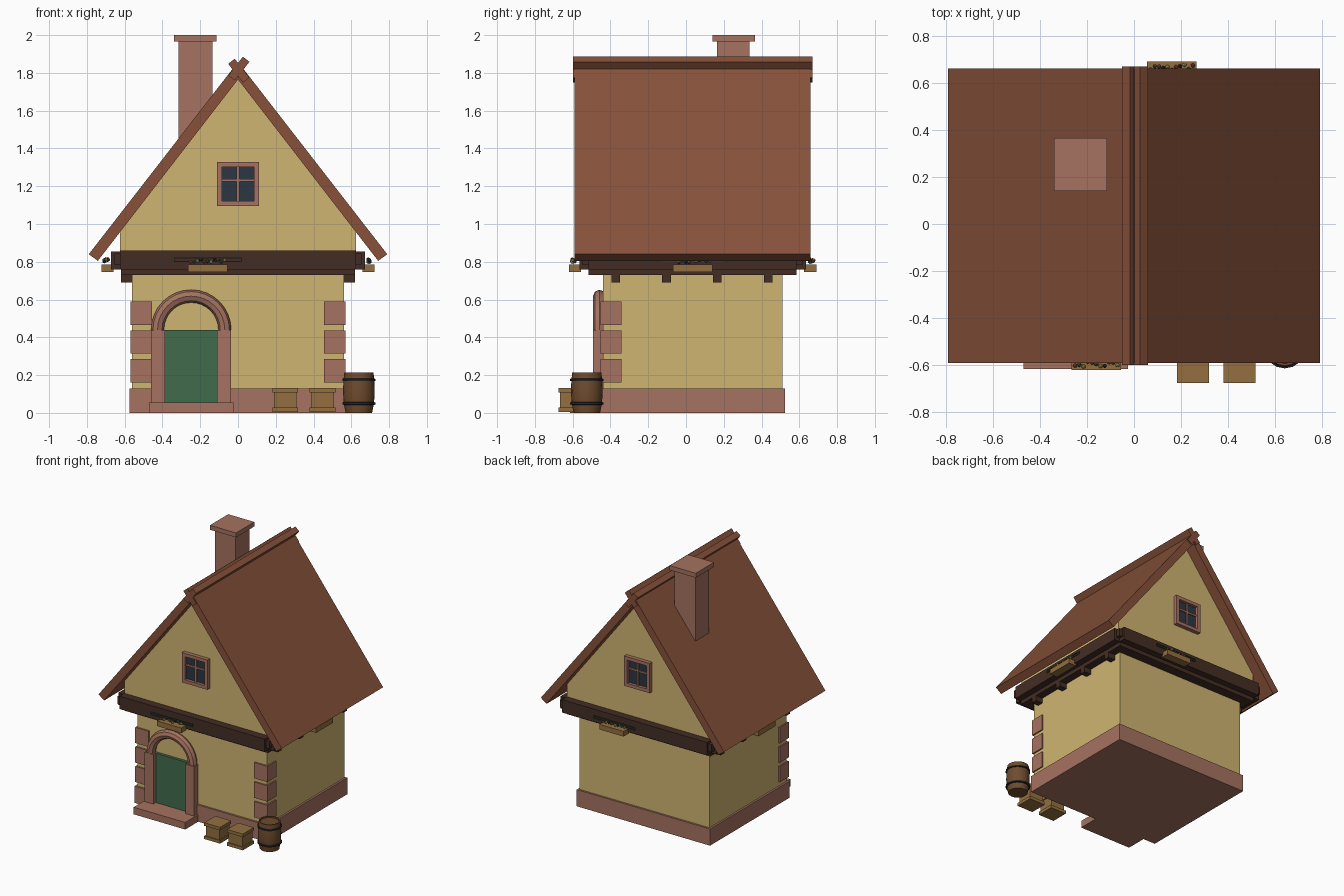
import bpy, bmesh, math, random
from mathutils import Matrix, Vector

random.seed(4)
if "Cube" in bpy.data.objects:
    bpy.data.objects.remove(bpy.data.objects["Cube"])

CY = 0.035          # middle of the house from front to back


def material(name, code):
    srgb = [int(code[i:i + 2], 16) / 255 for i in (0, 2, 4)]
    col = [c / 12.92 if c < 0.04045 else ((c + 0.055) / 1.055) ** 2.4 for c in srgb] + [1]
    m = bpy.data.materials.new(name)
    m.use_nodes = True
    m.diffuse_color = col
    m.node_tree.nodes["Principled BSDF"].inputs["Base Color"].default_value = col
    return m


plaster = material("plaster", "D0B572")
tile = material("roof_tile", "87513A")
stone = material("pink_stone", "A57260")
beam = material("dark_beam", "432D24")
green = material("leaf_green", "416B4B")
crate_wood = material("crate_wood", "937040")
barrel_wood = material("barrel_wood", "6F4C2E")
glass = material("window_glass", "2C3642")
iron = material("black_iron", "26262A")
petal = material("petal_red", "A8503C")


def finish(name, bm, mat, smooth=False):
    bmesh.ops.recalc_face_normals(bm, faces=bm.faces)
    me = bpy.data.meshes.new(name)
    bm.to_mesh(me)
    bm.free()
    me.materials.append(mat)
    ob = bpy.data.objects.new(name, me)
    bpy.context.collection.objects.link(ob)
    if smooth:
        bpy.ops.object.select_all(action="DESELECT")
        bpy.context.view_layer.objects.active = ob
        ob.select_set(True)
        bpy.ops.object.shade_smooth_by_angle(angle=math.radians(40))
    return ob


def box(name, x, y, z, mat, turn=None):
    """Box from (low, high) ranges, optionally moved by a matrix."""
    bm = bmesh.new()
    size = Matrix.Diagonal((x[1] - x[0], y[1] - y[0], z[1] - z[0], 1))
    mid = Matrix.Translation((sum(x) / 2, sum(y) / 2, sum(z) / 2))
    bmesh.ops.create_cube(bm, size=1, matrix=(turn or Matrix()) @ mid @ size)
    return finish(name, bm, mat)


def prism(name, profile, y, mat):
    """Extrude an xz profile along y."""
    bm = bmesh.new()
    face = bm.faces.new([bm.verts.new((px, y[0], pz)) for px, pz in profile])
    ext = bmesh.ops.extrude_face_region(bm, geom=[face])["geom"]
    bmesh.ops.translate(bm, vec=(0, y[1] - y[0], 0),
                        verts=[v for v in ext if isinstance(v, bmesh.types.BMVert)])
    return finish(name, bm, mat)


def lathe(name, profile, centre, mat, steps=16):
    bm = bmesh.new()
    vs = [bm.verts.new((r, 0, z)) for r, z in profile]
    es = [bm.edges.new(p) for p in zip(vs, vs[1:])]
    bmesh.ops.spin(bm, geom=vs + es, axis=(0, 0, 1), cent=(0, 0, 0), steps=steps,
                   angle=math.tau)
    bmesh.ops.remove_doubles(bm, verts=bm.verts, dist=0.0005)
    bmesh.ops.translate(bm, verts=bm.verts, vec=centre)
    return finish(name, bm, mat, True)


# Ground floor and stone plinth
box("ground_floor", (-0.56, 0.56), (-0.44, 0.51), (0.01, 0.8), plaster)
box("plinth", (-0.575, 0.575), (-0.455, 0.525), (0, 0.13), stone)

# Gabled upper floor
prism("upper_floor", [(-0.625, 0.8), (0.625, 0.8), (0.625, 0.96), (0, 1.765), (-0.625, 0.96)],
      (-0.505, 0.575), plaster)

# Timber ring and joists below the upper floor
box("sill_plate", (-0.62, 0.62), (-0.515, 0.585), (0.73, 0.77), beam)
for side, ya, yb in (("front", -0.565, -0.5), ("back", 0.57, 0.635)):
    box(side + "_beam", (-0.625, 0.625), (ya, yb), (0.76, 0.86), beam)
for side, s in (("left", 1), ("right", -1)):
    box(side + "_beam", sorted((s * 0.6, s * 0.672)), (-0.515, 0.585), (0.76, 0.855), beam)
    for fb in (-1, 1):
        box(side + "_corner_block", sorted((s * 0.6, s * 0.655)),
            sorted((CY + fb * 0.53, CY + fb * 0.585)), (0.785, 0.845), beam)
for i in range(4):
    y = -0.372 + i * 0.269
    box("joist", (-0.62, 0.62), (y - 0.023, y + 0.023), (0.69, 0.735), beam)

# Roof slopes
for side, s in (("left", 1), ("right", -1)):
    prism(side + "_roof", [(0, 1.765), (s * 0.742, 0.805), (s * 0.79, 0.84), (0, 1.858)],
          (-0.59, 0.66), tile)

# Crossed ridge boards
for side, s in (("left", 1), ("right", -1)):
    turn = Matrix.Translation((0, CY, 1.817)) @ Matrix.Rotation(s * math.radians(52), 4, "Y")
    box(side + "_ridge_board", (-0.056, 0.07), (-0.634, 0.634), (-0.022, 0.022), tile, turn)

# Chimney
box("chimney", (-0.315, -0.135), (0.165, 0.335), (1.38, 1.97), stone)
box("chimney_cap", (-0.34, -0.115), (0.14, 0.365), (1.965, 2.0), stone)

# Corner stones at the front
for s in (-1, 1):
    for i in range(3):
        z = 0.162 + i * 0.152
        box("corner_stone", sorted((s * 0.455, s * 0.57)), (-0.452, -0.342), (z, z + 0.123), stone)

# Doorway
DX = -0.248
box("door", (DX - 0.14, DX + 0.14), (-0.462, -0.43), (0.05, 0.44), green)
box("door_step", (-0.47, -0.025), (-0.615, -0.44), (0, 0.055), stone)
for s in (-1, 1):
    box("door_jamb", sorted((DX + s * 0.138, DX + s * 0.212)), (-0.492, -0.43), (0.05, 0.44), stone)
bm = bmesh.new()
ring = [bm.verts.new((0.178 + 0.034 * math.cos(a), 0.034 * math.sin(a), 0))
        for a in (math.tau * k / 8 for k in range(8))]
loop = bm.faces.new(ring)
bmesh.ops.spin(bm, geom=[loop], axis=(0, -1, 0), cent=(0, 0, 0), steps=16, angle=math.pi)
bmesh.ops.translate(bm, verts=bm.verts, vec=(DX, -0.458, 0.44))
finish("door_arch", bm, stone, True)

# Gable windows, front and back
for side, s, wall in (("front", -1, -0.505), ("back", 1, 0.575)):
    def depth(d):
        return sorted((wall - s * 0.01, wall + s * d))
    box(side + "_glass", (-0.09, 0.09), depth(0.008), (1.11, 1.31), glass)
    for k in (-1, 1):
        box(side + "_window_jamb", sorted((k * 0.084, k * 0.11)), depth(0.03), (1.095, 1.327), stone)
    for z in (1.095, 1.301):
        box(side + "_window_rail", (-0.085, 0.085), depth(0.03), (z, z + 0.026), stone)
    box(side + "_mullion", (-0.007, 0.007), depth(0.018), (1.12, 1.302), stone)
    box(side + "_crossbar", (-0.085, 0.085), depth(0.016), (1.225, 1.239), stone)

# Flower boxes on all four sides, each built facing -y and turned into place
for side, deg, reach, shift in (("front", 0, 0.565, -0.16), ("left", 90, 0.668, 0),
                                ("back", 180, 0.565, -0.16), ("right", 270, 0.668, 0)):
    out = reach + (0.035 if deg % 180 == 0 else 0)
    turn = (Matrix.Translation((0, CY, 0)) @ Matrix.Rotation(math.radians(deg), 4, "Z")
            @ Matrix.Translation((shift, -out, 0)))
    box(side + "_flower_box", (-0.105, 0.105), (-0.055, 0.01), (0.745, 0.785), crate_wood, turn)
    for z in (0.8, 0.817):
        box(side + "_stem", (-0.18, 0.18), (-0.026, -0.02), (z, z + 0.005), green, turn)
    for x in (-0.18, 0.175):
        box(side + "_stem_end", (x, x + 0.005), (-0.026, -0.02), (0.8, 0.822), green, turn)
    for i in range(11):
        bm = bmesh.new()
        spot = Vector((-0.09 + i * 0.018, -0.03 + random.uniform(-0.012, 0.012),
                       0.805 + random.uniform(-0.008, 0.01)))
        bmesh.ops.create_icosphere(bm, subdivisions=1, radius=0.01,
                                   matrix=turn @ Matrix.Translation(spot))
        finish(side + "_flower", bm, (petal, green, plaster, glass)[i % 4])

# Crates beside the door
for x in (0.25, 0.447):
    box("crate", (x - 0.06, x + 0.06), (-0.668, -0.548), (0.008, 0.12), crate_wood)
    for z in (0.005, 0.108):
        box("crate_rim", (x - 0.068, x + 0.068), (-0.676, -0.54), (z, z + 0.024), crate_wood)

# Barrel with two hoops
spot = (0.64, -0.525, 0)
lathe("barrel", [(0, 0), (0.07, 0), (0.08, 0.05), (0.084, 0.11), (0.082, 0.17), (0.077, 0.215),
                 (0.068, 0.215), (0.067, 0.205), (0, 0.205)], spot, barrel_wood)
for z in (0.05, 0.175):
    lathe("barrel_hoop", [(0.078, z - 0.008), (0.088, z - 0.005), (0.088, z + 0.005),
                          (0.078, z + 0.008)], spot, iron)
